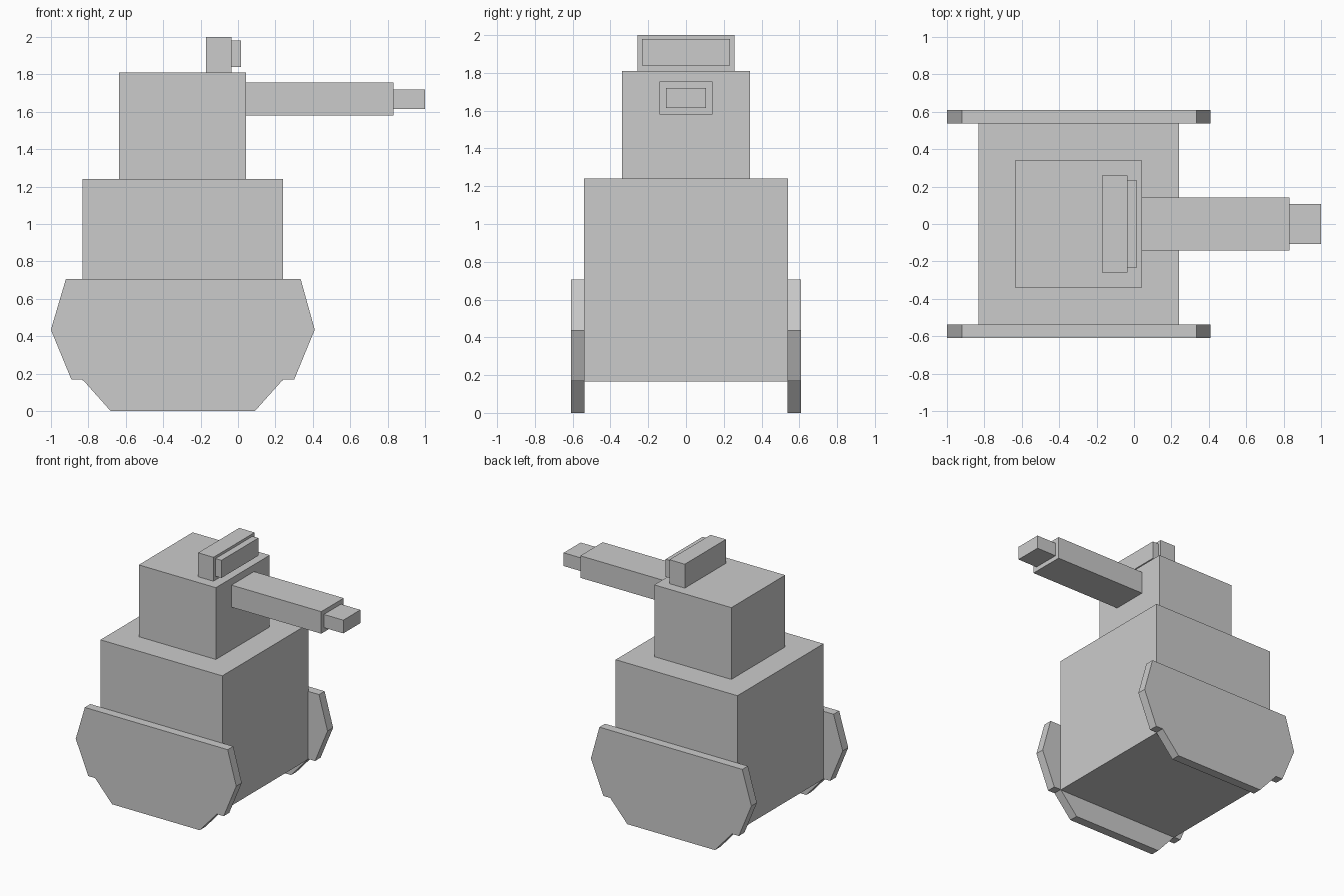
import bpy, bmesh
from mathutils import Vector

if "Cube" in bpy.data.objects:
    bpy.data.objects.remove(bpy.data.objects["Cube"])


def finish(name, bm):
    bmesh.ops.recalc_face_normals(bm, faces=bm.faces)
    mesh = bpy.data.meshes.new(name)
    bm.to_mesh(mesh)
    bm.free()
    obj = bpy.data.objects.new(name, mesh)
    bpy.context.collection.objects.link(obj)
    return obj


def box(name, x, half_y, z):
    """Box spanning x and z ranges, symmetric in y."""
    bm = bmesh.new()
    bmesh.ops.create_cube(bm, size=1)
    bmesh.ops.scale(bm, verts=bm.verts, vec=(x[1] - x[0], 2 * half_y, z[1] - z[0]))
    bmesh.ops.translate(bm, verts=bm.verts, vec=(sum(x) / 2, 0, sum(z) / 2))
    return finish(name, bm)


def plate(name, profile, y0, y1):
    """Side profile (x, z) extruded from y0 to y1."""
    bm = bmesh.new()
    face = bm.faces.new([bm.verts.new((x, y0, z)) for x, z in profile])
    new = bmesh.ops.extrude_face_region(bm, geom=[face], use_keep_orig=True)["geom"]
    verts = [g for g in new if isinstance(g, bmesh.types.BMVert)]
    bmesh.ops.translate(bm, verts=verts, vec=Vector((0, y1 - y0, 0)))
    return finish(name, bm)


# Body and head
box("hull", (-0.83, 0.24), 0.54, (0.165, 1.24))
box("turret", (-0.635, 0.042), 0.338, (1.24, 1.81))

# Gun
box("barrel", (0.042, 0.83), 0.141, (1.58, 1.755))
box("muzzle", (0.83, 1.0), 0.107, (1.615, 1.72))

# Roof lamp
box("lamp_housing", (-0.17, -0.035), 0.258, (1.81, 2.0))
box("lamp_lens", (-0.035, 0.017), 0.232, (1.84, 1.98))

# Tracks on both sides
track = [(-0.92, 0.705), (0.335, 0.705), (0.41, 0.435), (0.30, 0.168), (0.24, 0.168),
         (0.09, 0), (-0.68, 0), (-0.83, 0.168), (-0.89, 0.168), (-1.0, 0.435)]
for side, s in (("front", -1), ("back", 1)):
    plate(side + "_track", track, s * 0.538, s * 0.608)
